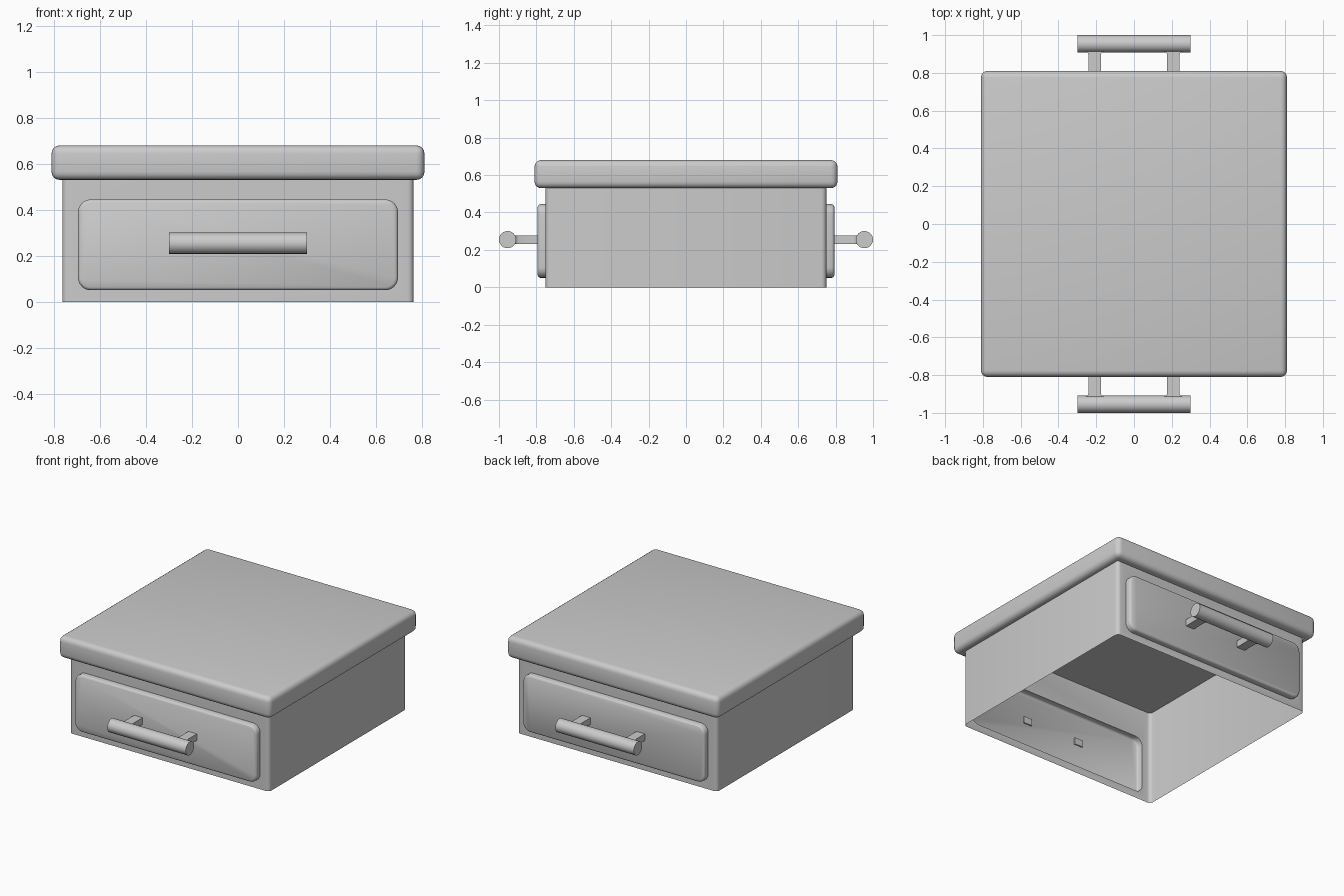
import bpy, bmesh, math

if "Cube" in bpy.data.objects:
    bpy.data.objects.remove(bpy.data.objects["Cube"])

HX, HY = 0.763, 0.75          # half size of the box body
PANEL = (0.695, 0.197, 0.248)  # drawer half width, half height, centre z


def finish(name, bm, mirror=False):
    bmesh.ops.recalc_face_normals(bm, faces=bm.faces)
    me = bpy.data.meshes.new(name)
    bm.to_mesh(me)
    bm.free()
    ob = bpy.data.objects.new(name, me)
    bpy.context.collection.objects.link(ob)
    bpy.ops.object.select_all(action='DESELECT')
    ob.select_set(True)
    bpy.context.view_layer.objects.active = ob
    bpy.ops.object.shade_smooth_by_angle(angle=math.radians(35))
    if mirror:
        m = ob.modifiers.new("front_and_back", 'MIRROR')
        m.use_axis = (False, True, False)
        m.use_clip = False
        m.use_mirror_merge = False
    return ob


def rounded(hx, hy, r, seg):
    pts = []
    for i, (sx, sy) in enumerate([(1, 1), (-1, 1), (-1, -1), (1, -1)]):
        for k in range(seg + 1):
            a = math.pi / 2 * (i + k / seg)
            pts.append((sx * (hx - r) + r * math.cos(a), sy * (hy - r) + r * math.sin(a)))
    return pts


def skin(bm, a, b):
    n = len(a)
    for i in range(n):
        bm.faces.new((a[i], a[(i + 1) % n], b[(i + 1) % n], b[i]))


# Box body: open below, hollow, with a drawer opening in the front and back walls
bm = bmesh.new()
outline = rounded(HX, HY, 0.025, 4)
low = [bm.verts.new((x, y, 0)) for x, y in outline]
high = [bm.verts.new((x, y, 0.65)) for x, y in outline]
n = len(outline)
bm.faces.new(high)
for i in range(n):
    j = (i + 1) % n
    quad = (low[i], low[j], high[j], high[i])
    flat_wall = abs(outline[i][1] - outline[j][1]) < 1e-5 and abs(outline[i][0] - outline[j][0]) > 1
    if not flat_wall:
        bm.faces.new(quad)
        continue
    y = outline[i][1]
    hole = [bm.verts.new((px, y, pz + PANEL[2])) for px, pz in rounded(PANEL[0], PANEL[1], 0.055, 6)]
    edges = []
    for loop in (quad, hole):
        for k in range(len(loop)):
            pair = (loop[k], loop[(k + 1) % len(loop)])
            edges.append(bm.edges.get(pair) or bm.edges.new(pair))
    bmesh.ops.triangle_fill(bm, edges=edges, use_beauty=True, use_dissolve=False)
finish("box_body", bm)

# Drawer fronts: shallow shells with a rounded outer edge
bm = bmesh.new()
rings = []
for y, inset in [(0.75, 0), (0.78, 0), (0.788, 0.004), (0.793, 0.013)]:
    shape = rounded(PANEL[0] - inset, PANEL[1] - inset, 0.055 - inset, 6)
    rings.append([bm.verts.new((x, -y, z + PANEL[2])) for x, z in shape])
for a, b in zip(rings, rings[1:]):
    skin(bm, a, b)
bm.faces.new(rings[-1])
finish("drawer_front", bm, True)

# Table top: rounded slab whose underside is open over the body
bm = bmesh.new()
bmesh.ops.create_cube(bm, size=1)
for v in bm.verts:
    v.co = (v.co.x * 1.62, v.co.y * 1.62, 0.605 + v.co.z * 0.15)
bmesh.ops.bevel(bm, geom=bm.edges[:], offset=0.035, segments=4, profile=0.5, affect='EDGES')
under = min(bm.faces, key=lambda f: f.calc_center_median().z)
bmesh.ops.inset_region(bm, faces=[under], thickness=0.015)
for v in under.verts:
    v.co.x = math.copysign(HX, v.co.x)
    v.co.y = math.copysign(HY, v.co.y)
bmesh.ops.delete(bm, geom=[under], context='FACES_ONLY')
finish("table_top", bm)

# Handle bars
bm = bmesh.new()
ends = []
for x in (-0.30, 0.30):
    ends.append([bm.verts.new((x, -0.954 + 0.046 * math.cos(t), 0.255 + 0.046 * math.sin(t)))
                 for t in (math.tau * k / 24 for k in range(24))])
skin(bm, *ends)
for ring in ends:
    bm.faces.new(ring)
finish("handle_bar", bm, True)

# Handle posts, flaring slightly where they meet the bar
bm = bmesh.new()
for cx in (-0.208, 0.208):
    side = [(0.032, -0.785), (0.032, -0.895), (0.036, -0.905), (0.046, -0.912), (0.046, -0.93)]
    shape = side + [(-x, y) for x, y in reversed(side)]
    a, b = [[bm.verts.new((cx + x, y, z)) for x, y in shape] for z in (0.232, 0.278)]
    skin(bm, a, b)
    bm.faces.new(a)
    bm.faces.new(b)
finish("handle_posts", bm, True)
